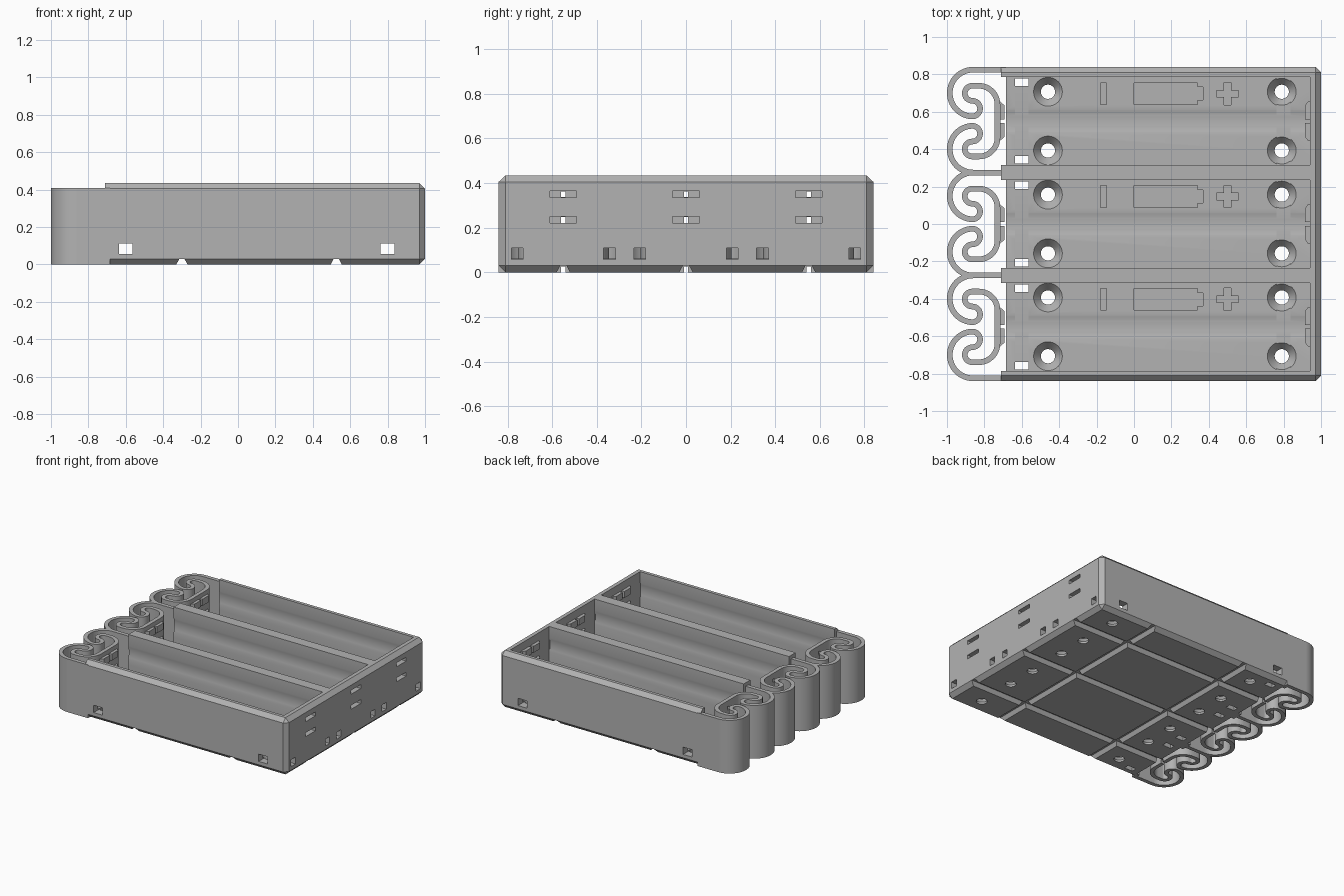
import bpy, bmesh, math
from mathutils import Vector, Matrix

if "Cube" in bpy.data.objects:
    bpy.data.objects.remove(bpy.data.objects["Cube"])

PITCH, BAYS = 0.55, (-0.55, 0.0, 0.55)
FLOOR, AXIS = 0.062, 0.295
SLOTS = (0.235, 0.35)

grey = bpy.data.materials.new("grey plastic")
grey.diffuse_color = (0.45, 0.45, 0.45, 1)
grey.use_nodes = True
grey.node_tree.nodes["Principled BSDF"].inputs["Base Color"].default_value = grey.diffuse_color


def make(name, bm):
    bmesh.ops.recalc_face_normals(bm, faces=bm.faces)
    me = bpy.data.meshes.new(name)
    bm.to_mesh(me)
    bm.free()
    me.materials.append(grey)
    ob = bpy.data.objects.new(name, me)
    bpy.context.collection.objects.link(ob)
    return ob


def prism(bm, pts, vec):
    """Extrude a 3D polygon along a vector."""
    n = len(pts)
    a = [bm.verts.new(p) for p in pts]
    b = [bm.verts.new(Vector(p) + Vector(vec)) for p in pts]
    bm.faces.new(a)
    bm.faces.new(b[::-1])
    for i in range(n):
        bm.faces.new((a[i], b[i], b[(i + 1) % n], a[(i + 1) % n]))


def box(bm, x0, x1, y0, y1, z0, z1):
    prism(bm, [(x0, y0, z0), (x1, y0, z0), (x1, y1, z0), (x0, y1, z0)], (0, 0, z1 - z0))


def cut(ob, bm):
    """Subtract a cutter and bake the result."""
    cutter = make("cutter", bm)
    cutter.hide_render = True
    mod = ob.modifiers.new("cut", 'BOOLEAN')
    mod.operation, mod.solver, mod.object = 'DIFFERENCE', 'EXACT', cutter
    dg = bpy.context.evaluated_depsgraph_get()
    me = bpy.data.meshes.new_from_object(ob.evaluated_get(dg))
    ob.modifiers.clear()
    ob.data = me
    bpy.data.objects.remove(cutter)


def smooth(ob):
    bpy.ops.object.select_all(action='DESELECT')
    ob.select_set(True)
    bpy.context.view_layer.objects.active = ob
    bpy.ops.object.shade_smooth_by_angle(angle=math.radians(30))


# Tray: chamfered block, open towards the springs
bm = bmesh.new()
box(bm, -0.71, 1, -0.84, 0.84, 0, 0.435)
edges = [e for e in bm.edges if any(v.co.x > 0 for v in e.verts)
         and not all(abs(f.normal.x) < 0 for f in e.link_faces)]
bmesh.ops.bevel(bm, geom=edges, offset=0.03, segments=1, affect='EDGES')
tray = make("tray", bm)

# Bays, the gap ahead of the floor, and the shallow round cradles
bm = bmesh.new()
for c in BAYS:
    box(bm, -0.8, 0.94, c - 0.235, c + 0.235, FLOOR, 0.6)
cut(tray, bm)
bm = bmesh.new()
for c in BAYS:
    box(bm, -0.8, -0.685, c - 0.235, c + 0.235, -0.1, 0.2)
cut(tray, bm)
bm = bmesh.new()
for c in BAYS:
    ring = [(-0.8, c + 0.241 * math.cos(t), AXIS + 0.241 * math.sin(t))
            for t in [2 * math.pi * (i + 0.5) / 96 for i in range(96)]]
    prism(bm, ring, (1.738, 0, 0))
cut(tray, bm)

# Countersunk screw holes
bm = bmesh.new()
for c in BAYS:
    for x in (-0.46, 0.79):
        for s in (-1, 1):
            rings = []
            for r, z in ((0.038, -0.05), (0.038, 0.015), (0.077, FLOOR), (0.077, 0.1)):
                rings.append([bm.verts.new((x + r * math.cos(i * math.pi / 16),
                                            c + s * 0.157 + r * math.sin(i * math.pi / 16), z))
                              for i in range(32)])
            for a, b in zip(rings, rings[1:]):
                for i in range(32):
                    j = (i + 1) % 32
                    bm.faces.new((a[i], a[j], b[j], b[i]))
            bm.faces.new(rings[0][::-1])
            bm.faces.new(rings[-1])
cut(tray, bm)

# Wire holes through the side walls and dividers
bm = bmesh.new()
for x in (-0.6, 0.8):
    box(bm, x - 0.037, x + 0.037, -1, 1, 0.056, 0.112)
cut(tray, bm)

# Wire holes in the floor and end wall
bm = bmesh.new()
for c in BAYS:
    for s in (-1, 1):
        y = c + s * 0.207
        box(bm, -0.635, -0.565, y - 0.02, y + 0.02, -0.1, 0.09)
        box(bm, 0.9, 1.1, y - 0.026, y + 0.026, 0.058, 0.11)
cut(tray, bm)

# Underside grooves
bm = bmesh.new()
for c in BAYS:
    prism(bm, [(-0.9, c - 0.035, -0.01), (-0.9, c + 0.035, -0.01),
               (-0.9, c + 0.014, 0.03), (-0.9, c - 0.014, 0.03)], (2, 0, 0))
cut(tray, bm)
bm = bmesh.new()
for x in (-0.3, 0.525):
    prism(bm, [(x - 0.035, -1, -0.01), (x + 0.035, -1, -0.01),
               (x + 0.014, -1, 0.03), (x - 0.014, -1, 0.03)], (0, 2, 0))
cut(tray, bm)

# Engraved minus, cell outline and plus marks on the floor
cell = [(0, -.058), (.34, -.058), (.34, -.035), (.37, -.035),
        (.37, .035), (.34, .035), (.34, .058), (0, .058)]
a, b = 0.06, 0.018
plus = [(-a, -b), (-b, -b), (-b, -a), (b, -a), (b, -b), (a, -b),
        (a, b), (b, b), (b, a), (-b, a), (-b, b), (-a, b)]
minus = [(-.015, -.058), (.015, -.058), (.015, .058), (-.015, .058)]
bm = bmesh.new()
for c in BAYS:
    for shape, x in ((minus, -0.163), (cell, 0), (plus, 0.5)):
        prism(bm, [(x + px, c + 0.147 + py, FLOOR - 0.015) for px, py in shape], (0, 0, 0.1))
cut(tray, bm)

# Contact slots: wide outside, narrow through the wall
bm = bmesh.new()
for c in BAYS:
    for z in SLOTS:
        box(bm, 0.96, 1.1, c - 0.06, c + 0.06, z - 0.015, z + 0.015)
cut(tray, bm)
bm = bmesh.new()
for c in BAYS:
    for z in SLOTS:
        box(bm, 0.9, 0.98, c - 0.01, c + 0.01, z - 0.013, z + 0.013)
cut(tray, bm)
smooth(tray)


def arc(cx, cy, r, a0, a1, n=20):
    return [(cx + r * math.cos(math.radians(a0 + (a1 - a0) * i / n)),
             cy + r * math.sin(math.radians(a0 + (a1 - a0) * i / n))) for i in range(n + 1)]


# Curled spring path: lower half, then its mirror image
half = (arc(-0.86, -0.15, 0.125, 270, 90, 32) + arc(-0.865, -0.067, 0.042, 90, -90)
        + arc(-0.865, -0.149, 0.04, 90, 270) + arc(-0.83, -0.089, 0.1, 270, 360))
path = half + [(x, -y) for x, y in reversed(half)]


def ribbon(bm, pts, w, z1):
    rows = []
    for i, p in enumerate(pts):
        d = Vector(pts[min(i + 1, len(pts) - 1)]) - Vector(pts[max(i - 1, 0)])
        n = Vector((-d.y, d.x)).normalized() * w / 2
        rows.append([bm.verts.new((p[0] + s * n.x, p[1] + s * n.y, z))
                     for s, z in ((1, 0), (-1, 0), (-1, z1), (1, z1))])
    for r, q in zip(rows, rows[1:]):
        for k in range(4):
            m = (k + 1) % 4
            bm.faces.new((r[k], r[m], q[m], q[k]))
    bm.faces.new(rows[0])
    bm.faces.new(rows[-1][::-1])


for k, c in enumerate(BAYS):
    bm = bmesh.new()
    ribbon(bm, [(x, y + c) for x, y in path], 0.03, 0.408)
    spring = make(f"spring_{k + 1}", bm)
    bm = bmesh.new()
    for z in SLOTS:
        box(bm, -0.78, -0.65, c - 0.01, c + 0.01, z - 0.013, z + 0.013)
    box(bm, -0.78, -0.65, c - 0.01, c + 0.01, -0.1, 0.025)
    cut(spring, bm)
    smooth(spring)
    # Contact bars on the spring plate and on the end wall
    for name, x0, x1 in (("spring_contact", -0.74, -0.693), ("end_contact", 0.945, 0.915)):
        bm = bmesh.new()
        for z in SLOTS:
            for s in (-1, 1):
                prism(bm, [(x0, c + s * 0.01, z - 0.025), (x0, c + s * 0.105, z - 0.025),
                           ((x0 + x1) / 2, c + s * 0.105, z - 0.025), (x1, c + s * 0.085, z - 0.025),
                           (x1, c + s * 0.01, z - 0.025)], (0, 0, 0.05))
        make(f"{name}_{k + 1}", bm)

# Straight arms joining springs to walls
bm = bmesh.new()
for y in (-1.5 * PITCH, -0.5 * PITCH, 0.5 * PITCH, 1.5 * PITCH):
    box(bm, -0.862, -0.685, y - 0.015, y + 0.015, 0, 0.408)
make("spring_arms", bm)
